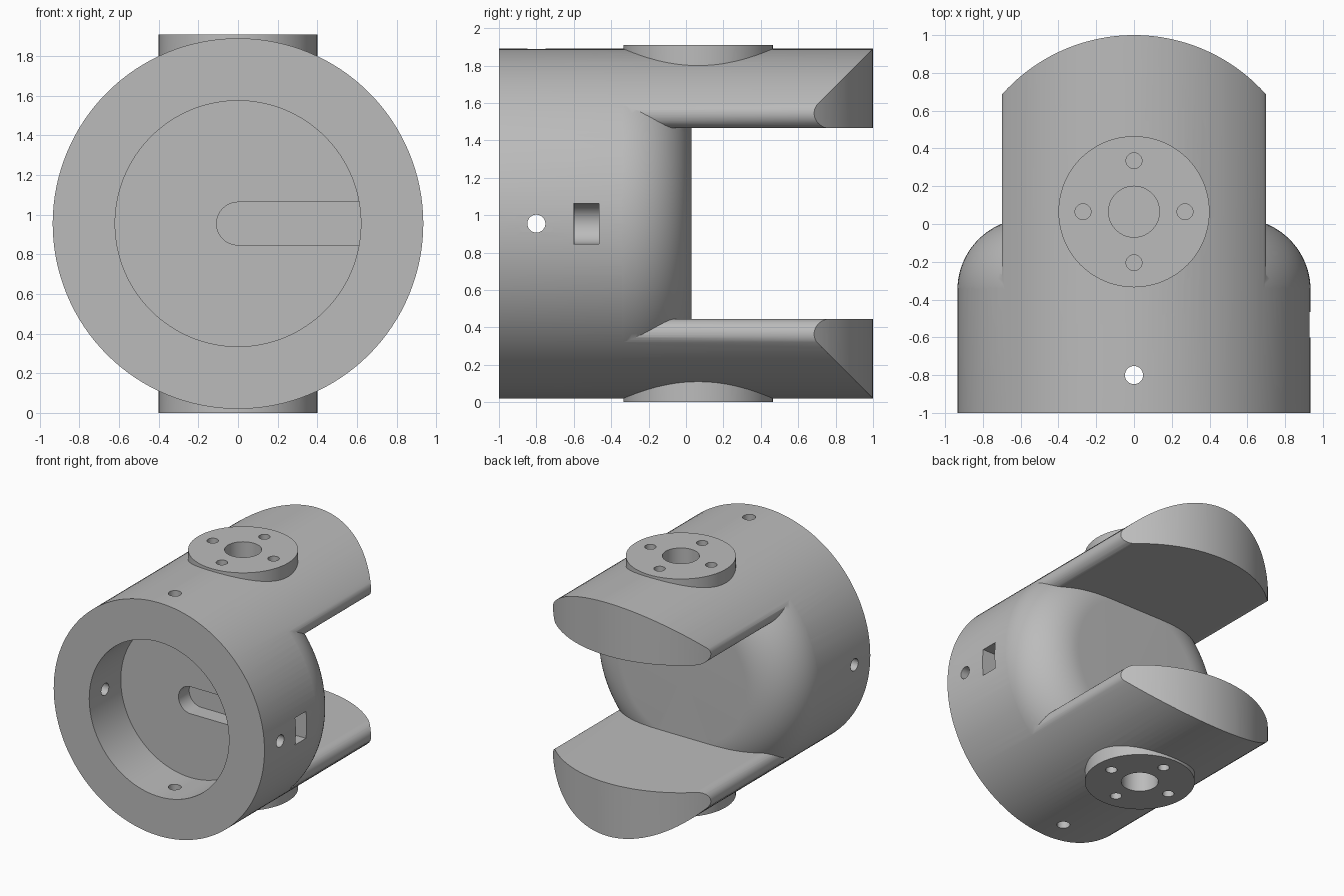
import bpy, bmesh
from math import sin, cos, pi, atan2, radians
from mathutils import Vector

old = bpy.data.objects.get("Cube")
if old:
    bpy.data.objects.remove(old, do_unlink=True)

R = 0.935          # outer radius of the barrel
ZC = 0.955         # height of the barrel axis
PIVOT_Y = 0.065    # pivot axis of the fork


def arc(cx, cy, r, a0, a1, n):
    """Points along an arc, angles in radians."""
    return [(cx + r * cos(a0 + (a1 - a0) * i / n),
             cy + r * sin(a0 + (a1 - a0) * i / n)) for i in range(n + 1)]


def circle(cx, cy, r, n):
    return arc(cx, cy, r, 0, 2 * pi, n)[:-1]


def finish(name, bm):
    bmesh.ops.recalc_face_normals(bm, faces=bm.faces)
    mesh = bpy.data.meshes.new(name)
    bm.to_mesh(mesh)
    bm.free()
    obj = bpy.data.objects.new(name, mesh)
    bpy.context.collection.objects.link(obj)
    return obj


def prism(name, pts, axis, lo, hi):
    """Extrude a 2D outline along the given axis."""
    place = {"x": lambda u, v: (lo, u, v),
             "y": lambda u, v: (u, lo, v),
             "z": lambda u, v: (u, v, lo)}[axis]
    bm = bmesh.new()
    face = bm.faces.new([bm.verts.new(place(*p)) for p in pts])
    new = bmesh.ops.extrude_face_region(bm, geom=[face])["geom"]
    shift = Vector([hi - lo if a == axis else 0 for a in "xyz"])
    bmesh.ops.translate(bm, vec=shift,
                        verts=[g for g in new if isinstance(g, bmesh.types.BMVert)])
    return finish(name, bm)


def lathe(name, profile, steps):
    """Spin (radius, y) points about the barrel axis."""
    bm = bmesh.new()
    vs = [bm.verts.new((r, y, ZC)) for r, y in profile]
    es = [bm.edges.new(pair) for pair in zip(vs, vs[1:])]
    bmesh.ops.spin(bm, geom=vs + es, cent=(0, 0, ZC), axis=(0, 1, 0),
                   angle=2 * pi, steps=steps, use_duplicate=False)
    bmesh.ops.remove_doubles(bm, verts=bm.verts, dist=1e-5)
    return finish(name, bm)


def combine(obj, tool, operation):
    """Apply an exact boolean and discard the tool."""
    tool.hide_render = True
    bpy.context.view_layer.objects.active = obj
    mod = obj.modifiers.new("cut", "BOOLEAN")
    mod.operation = operation
    mod.solver = "EXACT"
    mod.object = tool
    bpy.ops.object.modifier_apply(modifier=mod.name)
    bpy.data.objects.remove(tool, do_unlink=True)


# Barrel, with the fork ends rounded in plan
yoke = prism("fork_yoke", circle(0, ZC, R, 128), "y", -1, 1.1)
plan = arc(0, PIVOT_Y, R, radians(20), radians(160), 64)
edge_y = plan[0][1]
plan += [(-1.2, edge_y), (-1.2, -1.2), (1.2, -1.2), (1.2, edge_y)]
combine(yoke, prism("plan_cutter", plan, "z", -0.5, 2.5), "INTERSECT")

# Gap between the two arms, with rounded arm edges
fx, fz, fr = 0.62, 0.59, 0.08
quarter = arc(fx, fz, fr, -pi / 2, atan2(fz, fx), 14)
tx, tz = quarter[-1]
quarter += [(tx * 1.3, tz * 1.3), (1.3, tz * 1.3)]
gap = []
for sx, sz in ((1, 1), (1, -1), (-1, -1), (-1, 1)):
    part = [(sx * x, ZC + sz * z) for x, z in quarter]
    gap += part if sx == sz else part[::-1]
gap_cutter = prism("gap_cutter", gap, "y", -0.4, 1.4)

# Domed back of the barrel is spared from the gap
dome = [(0, -0.7), (2, -0.7), (2, -0.35), (R + 0.0005, -0.35)]
dome += arc(0.555, -0.35, 0.38, 0, pi / 2, 20)[1:] + [(0, 0.03)]
combine(gap_cutter, lathe("dome_core", dome, 128), "DIFFERENCE")
combine(yoke, gap_cutter, "DIFFERENCE")

# Round pivot bosses above and below
for lo, hi in ((1.6, 1.91), (0, 0.31)):
    combine(yoke, prism("boss", circle(0, PIVOT_Y, 0.4, 96), "z", lo, hi), "UNION")

# Blind bearing and screw holes in the bosses
holes = [(0, 0, 0.135, 0.3)]
holes += [(0.27 * cos(k * pi / 2), 0.27 * sin(k * pi / 2), 0.042, 0.22) for k in range(4)]
for x, y, r, depth in holes:
    for lo, hi in ((1.91 - depth, 2), (-0.09, depth)):
        outline = circle(x, PIVOT_Y + y, r, 40)
        combine(yoke, prism("hole_cutter", outline, "z", lo, hi), "DIFFERENCE")

# Front socket
combine(yoke, prism("socket_cutter", circle(0, ZC, 0.62, 128), "y", -1.1, -0.6), "DIFFERENCE")

# Slot in the socket floor, leaving through the left wall
slot = arc(0, ZC, 0.108, pi / 2, 3 * pi / 2, 24) + [(1.2, ZC - 0.108), (1.2, ZC + 0.108)]
combine(yoke, prism("slot_cutter", slot, "y", -0.602, -0.465), "DIFFERENCE")

# Cross holes through the socket wall
combine(yoke, prism("side_hole_cutter", circle(-0.8, ZC, 0.048, 40), "x", -1.2, 1.2), "DIFFERENCE")
combine(yoke, prism("top_hole_cutter", circle(0, -0.8, 0.048, 40), "z", -0.3, 2.2), "DIFFERENCE")

# Plain grey finish
grey = bpy.data.materials.new("plain_grey")
grey.use_nodes = True
colour = (0.5, 0.5, 0.5, 1)
grey.diffuse_color = colour
grey.node_tree.nodes["Principled BSDF"].inputs["Base Color"].default_value = colour
yoke.data.materials.clear()
yoke.data.materials.append(grey)

# Smooth shading with crisp edges
bpy.ops.object.select_all(action="DESELECT")
yoke.select_set(True)
bpy.context.view_layer.objects.active = yoke
bpy.ops.object.shade_smooth_by_angle(angle=radians(25))
